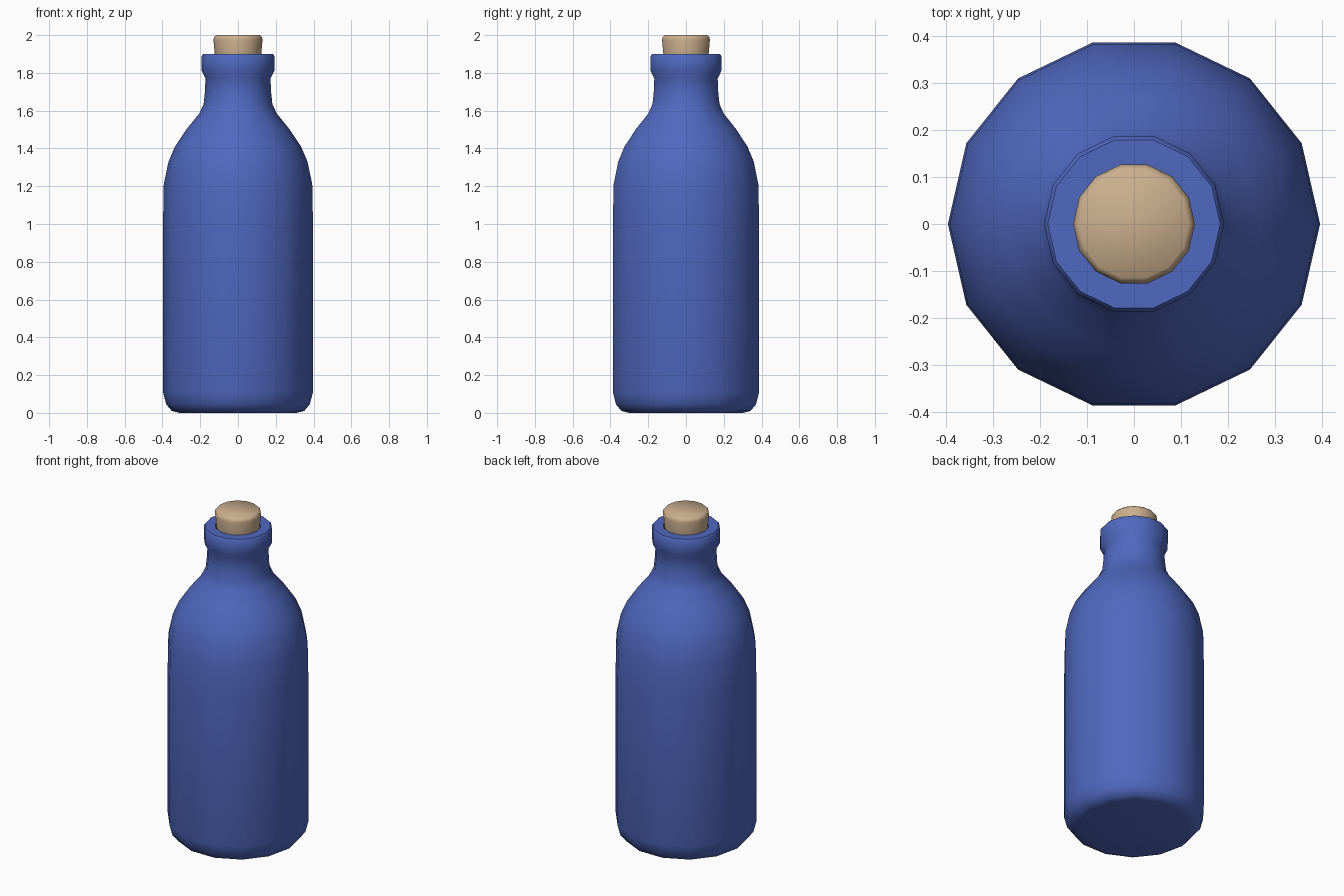
import bpy, bmesh, math

if "Cube" in bpy.data.objects:
    bpy.data.objects.remove(bpy.data.objects["Cube"])

SIDES = 14


def material(name, color):
    m = bpy.data.materials.new(name)
    m.diffuse_color = color
    m.use_nodes = True
    m.node_tree.nodes["Principled BSDF"].inputs["Base Color"].default_value = m.diffuse_color
    return m


def lathe(name, profile, mat):
    """Revolve an (r, z) profile about z and cap both ends."""
    bm = bmesh.new()
    rings = []
    for r, z in profile:
        rings.append([bm.verts.new((r * math.cos(2 * math.pi * i / SIDES),
                                    r * math.sin(2 * math.pi * i / SIDES), z))
                      for i in range(SIDES)])
    for a, b in zip(rings, rings[1:]):
        for i in range(SIDES):
            j = (i + 1) % SIDES
            bm.faces.new((a[i], a[j], b[j], b[i]))
    bm.faces.new(rings[0][::-1])
    bm.faces.new(rings[-1])
    me = bpy.data.meshes.new(name)
    bm.to_mesh(me)
    bm.free()
    me.materials.append(mat)
    ob = bpy.data.objects.new(name, me)
    bpy.context.collection.objects.link(ob)
    bpy.context.view_layer.objects.active = ob
    ob.select_set(True)
    bpy.ops.object.shade_smooth_by_angle(angle=math.radians(50))
    ob.select_set(False)
    return ob


blue = material("blue_glass", (0.08, 0.14, 0.53, 1))
tan = material("cork", (0.60, 0.43, 0.27, 1))

# Bottle: rounded base, straight body, shoulder, neck, lip and mouth
lathe("bottle", [
    (0.31, 0.0), (0.35, 0.01), (0.38, 0.045), (0.397, 0.11),
    (0.397, 1.0), (0.393, 1.21), (0.368, 1.33), (0.334, 1.41), (0.27, 1.505),
    (0.205, 1.585), (0.182, 1.635), (0.175, 1.70), (0.172, 1.77),
    (0.192, 1.81), (0.192, 1.89), (0.184, 1.90),
    (0.128, 1.90), (0.12, 1.88), (0.118, 1.82)], blue)

# Stopper: widens slightly upward, bevelled top edge
lathe("stopper", [
    (0.116, 1.82), (0.123, 1.90), (0.13, 1.975), (0.127, 1.99), (0.117, 2.0)], tan)
